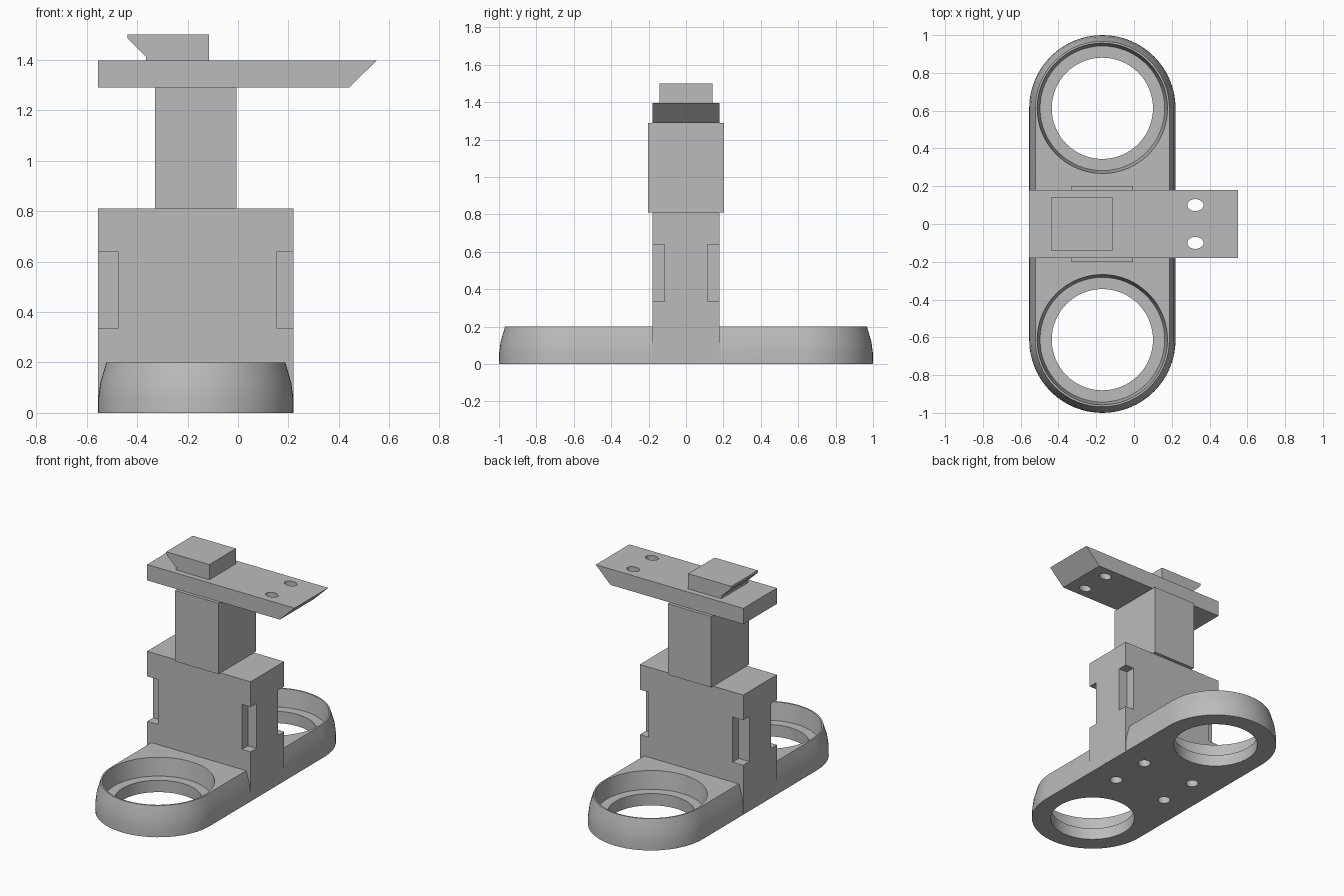
import bpy, bmesh, math
from mathutils import Matrix, Vector

if "Cube" in bpy.data.objects:
    bpy.data.objects.remove(bpy.data.objects["Cube"])

GREY = (0.5, 0.5, 0.5, 1)
grey = bpy.data.materials.new("plain grey")
grey.use_nodes = True
grey.diffuse_color = GREY
grey.node_tree.nodes["Principled BSDF"].inputs["Base Color"].default_value = GREY

CX = -0.1675     # centre line of base and body
END = 0.6125     # distance of each base ring from the middle
R = 0.3875       # base radius at the floor


def finish(name, bm):
    bmesh.ops.recalc_face_normals(bm, faces=bm.faces)
    mesh = bpy.data.meshes.new(name)
    bm.to_mesh(mesh)
    bm.free()
    mesh.materials.append(grey)
    ob = bpy.data.objects.new(name, mesh)
    bpy.context.collection.objects.link(ob)
    return ob


def box(name, x, y, z):
    bm = bmesh.new()
    lo, hi = Vector((x[0], y[0], z[0])), Vector((x[1], y[1], z[1]))
    bmesh.ops.create_cube(bm, size=1, matrix=Matrix.Translation((lo + hi) / 2)
                          @ Matrix.Diagonal((*(hi - lo), 1)))
    return finish(name, bm)


def loft(name, rings):
    """Skin a stack of matching closed rings and cap both ends."""
    bm = bmesh.new()
    loops = [[bm.verts.new(p) for p in ring] for ring in rings]
    for a, b in zip(loops, loops[1:]):
        for i in range(len(a)):
            j = (i + 1) % len(a)
            bm.faces.new((a[i], a[j], b[j], b[i]))
    bm.faces.new(loops[0][::-1])
    bm.faces.new(loops[-1])
    return finish(name, bm)


def side_profile(name, points, half):
    return loft(name, [[(x, y, z) for x, z in points] for y in (-half, half)])


def turned(name, x, y, profile, sides=64, stretch=1):
    steps = [2 * math.pi * i / sides for i in range(sides)]
    return loft(name, [[(x + r * math.cos(a), y + r * stretch * math.sin(a), z)
                        for a in steps] for r, z in profile])


def stadium(r, z, n=32):
    ring = []
    for side in (1, -1):
        for i in range(n + 1):
            a = math.pi * i / n
            ring.append((CX + side * r * math.cos(a),
                         side * (END + r * math.sin(a)), z))
    return ring


def cut(ob, cutters):
    for c in cutters:
        c.hide_render = True
        mod = ob.modifiers.new("cut", 'BOOLEAN')
        mod.operation, mod.solver, mod.object = 'DIFFERENCE', 'EXACT', c
        bpy.context.view_layer.objects.active = ob
        bpy.ops.object.modifier_apply(modifier=mod.name)
        bpy.data.objects.remove(c)


def screw_holes():
    return [turned("screw_cutter", CX + sx * 0.2, sy * 0.14,
                   [(0.04, -0.1), (0.04, 0.3)], 24)
            for sx in (-1, 1) for sy in (-1, 1)]


# Rounded base with two stepped ring openings
base = loft("base", [stadium(r, z) for r, z in
                     ((R, 0), (R - 0.001, 0.06), (R - 0.009, 0.12), (0.355, 0.2))])
cut(base, [turned("ring_cutter", CX, s * END,
                  [(0.268, -0.1), (0.268, 0.08), (0.33, 0.08),
                   (0.345, 0.2), (0.345, 0.3)]) for s in (-1, 1)] + screw_holes())

# Body block with a notch in each upright corner
body = box("body", (CX - R, CX + R), (-0.18, 0.18), (0.005, 0.81))
notches = [box("notch_cutter", x, y, (0.335, 0.64))
           for x in ((-0.7, -0.475), (0.155, 0.4))
           for y in ((-0.3, -0.115), (0.115, 0.3))]
cut(body, notches + screw_holes())

# Column
box("column", (-0.33, -0.006), (-0.202, 0.202), (0.81, 1.29))

# Top plate with sloped end and two oval holes
plate = side_profile("top_plate", [(-0.555, 1.29), (0.44, 1.29),
                                   (0.55, 1.397), (-0.555, 1.397)], 0.18)
cut(plate, [turned("oval_cutter", 0.325, s * 0.1, [(0.043, 1.2), (0.043, 1.5)],
                   32, 0.74) for s in (-1, 1)])

# Hooked clamp block
side_profile("clamp_block", [(-0.115, 1.397), (-0.115, 1.5), (-0.438, 1.5),
                             (-0.438, 1.485), (-0.365, 1.413), (-0.365, 1.397)], 0.142)

# Smooth the round walls, keep the edges crisp
for ob in bpy.context.scene.objects:
    ob.select_set(ob.type == 'MESH')
bpy.context.view_layer.objects.active = base
bpy.ops.object.shade_smooth_by_angle(angle=math.radians(30))
